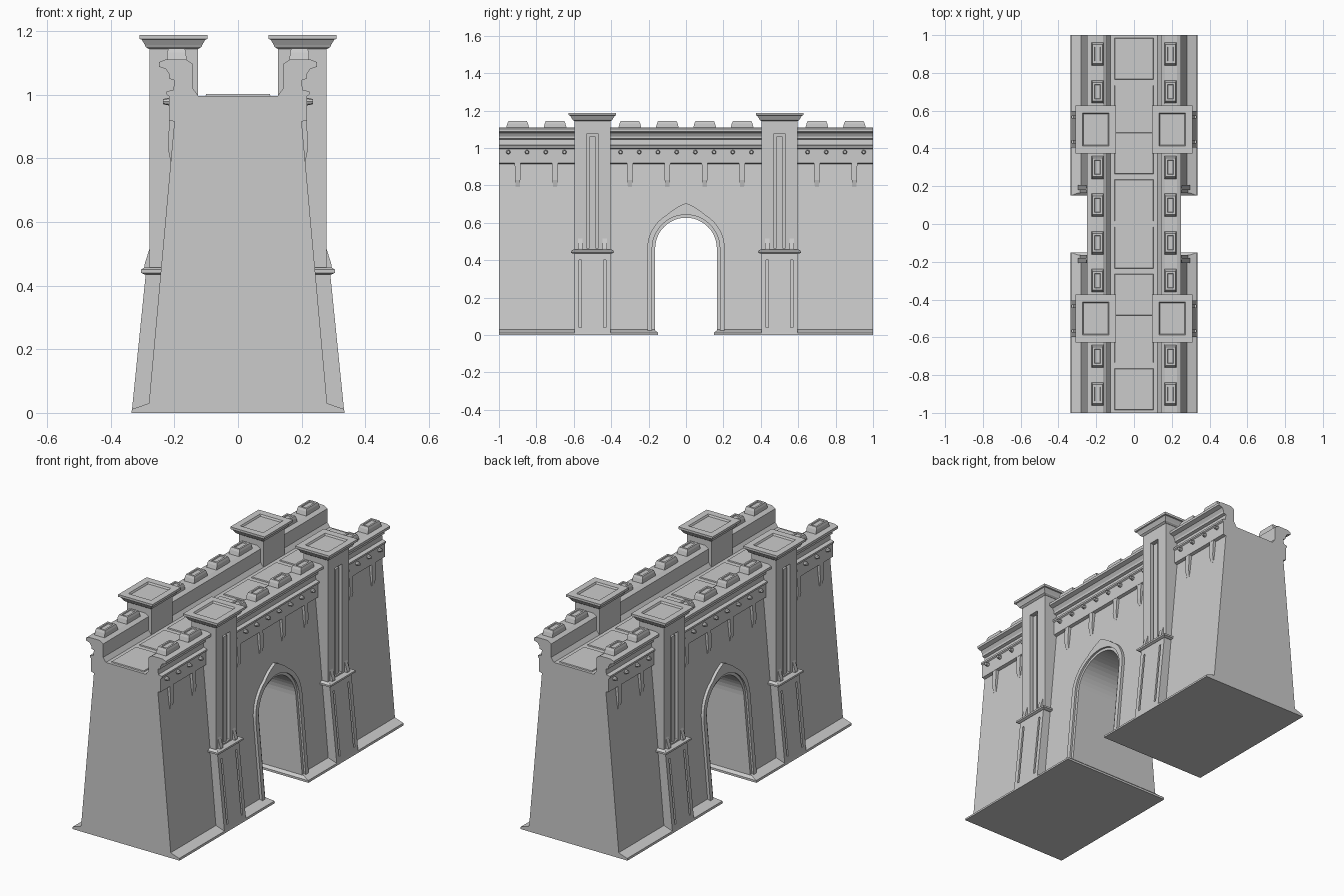
import bpy, bmesh, math
from mathutils import Matrix

old = bpy.data.objects.get("Cube")
if old:
    bpy.data.objects.remove(old, do_unlink=True)

GREY = (0.6, 0.6, 0.6, 1)
stone = bpy.data.materials.new("grey_stone")
stone.use_nodes = True
stone.diffuse_color = GREY
bsdf = next(n for n in stone.node_tree.nodes if n.type == 'BSDF_PRINCIPLED')
bsdf.inputs["Base Color"].default_value = GREY
bsdf.inputs["Roughness"].default_value = 0.8


def finish(name, bm, mirror=""):
    bmesh.ops.recalc_face_normals(bm, faces=bm.faces[:])
    me = bpy.data.meshes.new(name)
    bm.to_mesh(me)
    bm.free()
    me.materials.append(stone)
    ob = bpy.data.objects.new(name, me)
    bpy.context.scene.collection.objects.link(ob)
    if mirror:
        m = ob.modifiers.new("mirror", 'MIRROR')
        m.use_axis = ("x" in mirror, "y" in mirror, False)
        m.use_mirror_merge = False
    return ob


def loft(bm, rings, closed=False):
    """Skin equal-length rings of points; cap the ends unless closed."""
    vs = [[bm.verts.new(p) for p in r] for r in rings]
    n = len(vs[0])
    for k in range(len(vs) if closed else len(vs) - 1):
        a, b = vs[k], vs[(k + 1) % len(vs)]
        for i in range(n):
            j = (i + 1) % n
            bm.faces.new((a[i], a[j], b[j], b[i]))
    if not closed:
        bm.faces.new(vs[0])
        bm.faces.new(vs[-1])


def prism_y(bm, profile, y0, y1):
    loft(bm, [[(x, y, z) for x, z in profile] for y in (y0, y1)])


def stack(bm, cx, cy, levels):
    """Rectangular stack: levels are (z, half x, half y)."""
    loft(bm, [[(cx - a, cy - b, z), (cx + a, cy - b, z),
               (cx + a, cy + b, z), (cx - a, cy + b, z)] for z, a, b in levels])


def block(bm, x0, x1, y0, y1, z0, z1):
    prism_y(bm, [(x0, z0), (x1, z0), (x1, z1), (x0, z1)], y0, y1)


def carve(ob, bm):
    cutter = finish("cutter", bm)
    cutter.hide_render = True
    m = ob.modifiers.new("carve", 'BOOLEAN')
    m.operation, m.solver, m.object = 'DIFFERENCE', 'EXACT', cutter
    bpy.context.view_layer.objects.active = ob
    bpy.ops.object.modifier_move_to_index(modifier="carve", index=0)
    bpy.ops.object.modifier_apply(modifier="carve")
    bpy.data.objects.remove(cutter, do_unlink=True)


def wall_x(z):
    return 0.28 - 0.09 * (z - 0.03)


def arch(r, foot=0.0, peak=0.0):
    """Arch outline (y, z) from one foot to the other."""
    pts = [(-r, foot)]
    for i in range(25):
        t = math.pi * (1 - i / 24)
        lift = peak * max(0, 1 - abs(math.cos(t)) / 0.5)
        pts.append((r * math.cos(t), 0.462 + r * math.sin(t) + lift))
    return pts + [(r, foot)]


# main wall: sloped plinth, battered sides, moulded cornice and walkway
half = [(0.335, 0), (0.333, 0.012), (0.28, 0.03), (0.2, 0.915), (0.217, 0.92),
        (0.217, 0.995), (0.224, 1.0), (0.224, 1.01), (0.203, 1.015), (0.2, 1.045),
        (0.215, 1.05), (0.215, 1.062), (0.226, 1.08), (0.249, 1.088),
        (0.249, 1.102), (0.228, 1.11), (0.163, 1.11), (0.142, 1.096),
        (0.142, 1.02), (0.125, 0.996)]
bm = bmesh.new()
prism_y(bm, half + [(-x, z) for x, z in reversed(half)], -1, 1)
wall = finish("wall", bm)

# gateway opening
outline = [(-0.15, -0.1), (-0.15, 0.012)] + arch(0.165, 0.025) + [(0.15, 0.012), (0.15, -0.1)]
bm = bmesh.new()
loft(bm, [[(x, y, z) for y, z in outline] for x in (-0.6, 0.6)])
carve(wall, bm)

# stepped trim around the gateway
for name, r0, r1, out, peak in (("arch_inner_trim", 0.165, 0.181, 0.005, 0),
                                ("arch_outer_trim", 0.181, 0.207, 0.016, 0.036)):
    bm = bmesh.new()
    loft(bm, [[(wall_x(z0) - 0.03, y0, z0), (wall_x(z0) + out, y0, z0),
               (wall_x(z1) + out, y1, z1), (wall_x(z1) - 0.03, y1, z1)]
              for (y0, z0), (y1, z1) in zip(arch(r0, 0.015), arch(r1, 0.015, peak))])
    finish(name, bm, "x")

# paving slabs along the walkway
bm = bmesh.new()
for i in range(4):
    stack(bm, 0, 0.125 + 0.25 * i, [(0.99, 0.104, 0.111), (1.002, 0.1, 0.108)])
finish("paving_slabs", bm, "y")

# merlons with sunken tops, and the hanging brackets below them
merlons, brackets = bmesh.new(), bmesh.new()
for y in (0.1, 0.3, 0.7, 0.9):
    stack(merlons, 0.193, y, [(1.105, 0.031, 0.062), (1.132, 0.03, 0.055),
                              (1.145, 0.026, 0.049), (1.145, 0.016, 0.038),
                              (1.139, 0.014, 0.036)])
    loft(brackets, [[(0.18, y - w, z), (x, y - w, z), (x, y + w, z), (0.18, y + w, z)]
                    for z, x, w in ((0.79, 0.212, 0.011), (0.83, 0.22, 0.014),
                                    (0.922, 0.216, 0.016))])
finish("merlons", merlons, "xy")
finish("hanging_brackets", brackets, "xy")

# studs on the frieze
bm = bmesh.new()
for i in range(10):
    y = 0.05 + 0.1 * i
    if abs(y - 0.5) < 0.1:
        continue
    bmesh.ops.create_cone(
        bm, cap_ends=True, segments=8, radius1=0.013, radius2=0.008, depth=0.024,
        matrix=Matrix.Translation((0.224, y, 0.978)) @ Matrix.Rotation(math.pi / 2, 4, 'Y'))
finish("frieze_studs", bm, "xy")

# lower pier with two narrow vertical grooves
bm = bmesh.new()
prism_y(bm, [(0.15, 0), (0.335, 0), (0.333, 0.012), (0.289, 0.445), (0.15, 0.445)], 0.405, 0.597)
lower = finish("pier_base", bm, "xy")
bm = bmesh.new()
for y in (0.435, 0.566):
    prism_y(bm, [(0.319, 0.04), (0.36, 0.04), (0.36, 0.4), (0.281, 0.4)], y - 0.006, y + 0.006)
carve(lower, bm)

# ledge and small wedge feet above it
bm = bmesh.new()
stack(bm, 0.22, 0.5, [(0.435, 0.074, 0.104), (0.44, 0.085, 0.114),
                      (0.45, 0.085, 0.114), (0.457, 0.074, 0.102)])
finish("pier_ledge", bm, "xy")
bm = bmesh.new()
for y in (0.435, 0.565):
    prism_y(bm, [(0.26, 0.45), (0.295, 0.45), (0.294, 0.465), (0.277, 0.52), (0.26, 0.52)],
            y - 0.012, y + 0.012)
finish("pier_wedges", bm, "xy")

# upper shaft with a tall slot and a raised bar in it
bm = bmesh.new()
block(bm, 0.125, 0.278, 0.405, 0.595, 0.44, 1.15)
shaft = finish("pier_shaft", bm, "xy")
bm = bmesh.new()
block(bm, 0.255, 0.4, 0.468, 0.532, 0.465, 1.075)
carve(shaft, bm)
bm = bmesh.new()
block(bm, 0.25, 0.27, 0.485, 0.515, 0.46, 1.06)
finish("pier_slot_bar", bm, "xy")

# pier capital with a sunken top
bm = bmesh.new()
stack(bm, 0.2025, 0.5, [(1.143, 0.077, 0.096), (1.15, 0.088, 0.106), (1.156, 0.09, 0.109),
                        (1.173, 0.1, 0.12), (1.175, 0.107, 0.127), (1.188, 0.107, 0.127),
                        (1.188, 0.071, 0.088), (1.178, 0.066, 0.083)])
finish("pier_capital", bm, "xy")
